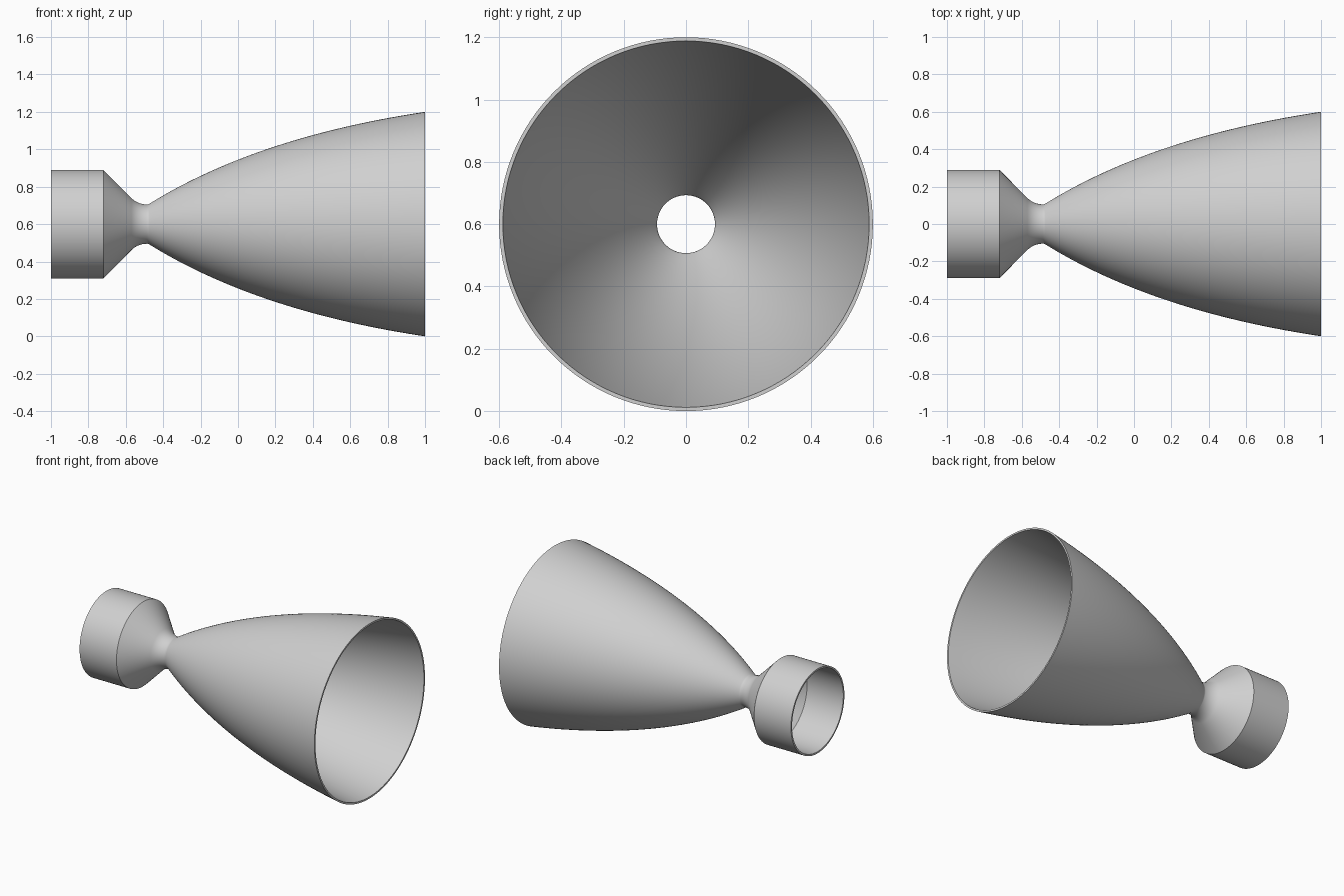
import bpy, bmesh, math
from mathutils import Vector

if "Cube" in bpy.data.objects:
    bpy.data.objects.remove(bpy.data.objects["Cube"])

SEGMENTS = 128      # divisions around the axis
WALL = 0.012        # wall thickness
AXIS_Z = 0.6        # height of the axis


def arc(cx, cy, r, a0, a1, n):
    """Points (x, radius) on a circular arc, angles in degrees."""
    return [Vector((cx + r * math.cos(math.radians(a0 + (a1 - a0) * i / n)),
                    cy + r * math.sin(math.radians(a0 + (a1 - a0) * i / n))))
            for i in range(n + 1)]


def bezier(p0, p1, p2, n):
    """Points on a quadratic curve, leaving out the first one."""
    pts = []
    for i in range(1, n + 1):
        t = i / n
        pts.append(p0 * (1 - t) ** 2 + p1 * 2 * t * (1 - t) + p2 * t * t)
    return pts


def inset(pts, d):
    """Offset the profile towards the axis with mitred corners."""
    out = []
    for i, p in enumerate(pts):
        dirs = []
        if i > 0:
            dirs.append((p - pts[i - 1]).normalized())
        if i < len(pts) - 1:
            dirs.append((pts[i + 1] - p).normalized())
        norms = [Vector((v.y, -v.x)) for v in dirs]
        n = sum(norms, Vector((0, 0))).normalized()
        out.append(p + n * d / n.dot(norms[0]))
    out[0].x, out[-1].x = pts[0].x, pts[-1].x
    return out


# Outer profile: chamber, converging cone, throat, bell
throat_x, throat_r = -0.487, 0.105
outer = [Vector((-1, 0.29)), Vector((-0.72, 0.29))]
outer += arc(throat_x, throat_r + 0.118, 0.118, 225, 270, 12)
outer += arc(throat_x, throat_r + 0.025, 0.025, 270, 302, 6)[1:]
outer += bezier(outer[-1].copy(), Vector((0.1, 0.465)), Vector((1, 0.6)), 40)

# Closed wall section revolved about the x axis
section = outer + inset(outer, WALL)[::-1]
bm = bmesh.new()
rings = []
for s in range(SEGMENTS):
    a = 2 * math.pi * s / SEGMENTS
    rings.append([bm.verts.new((p.x, p.y * math.cos(a), AXIS_Z + p.y * math.sin(a)))
                  for p in section])
count = len(section)
for s in range(SEGMENTS):
    r0, r1 = rings[s], rings[(s + 1) % SEGMENTS]
    for i in range(count):
        j = (i + 1) % count
        bm.faces.new((r0[i], r0[j], r1[j], r1[i]))
bmesh.ops.recalc_face_normals(bm, faces=bm.faces)

mesh = bpy.data.meshes.new("rocket_nozzle")
bm.to_mesh(mesh)
bm.free()
nozzle = bpy.data.objects.new("rocket_nozzle", mesh)
bpy.context.collection.objects.link(nozzle)

# Plain grey metal
metal = bpy.data.materials.new("light_grey_metal")
metal.diffuse_color = (0.63, 0.63, 0.63, 1)
metal.use_nodes = True
metal.node_tree.nodes["Principled BSDF"].inputs["Base Color"].default_value = metal.diffuse_color
mesh.materials.append(metal)

# Smooth walls with sharp rims and chamber corner
bpy.context.view_layer.objects.active = nozzle
nozzle.select_set(True)
bpy.ops.object.shade_smooth_by_angle(angle=math.radians(30))
